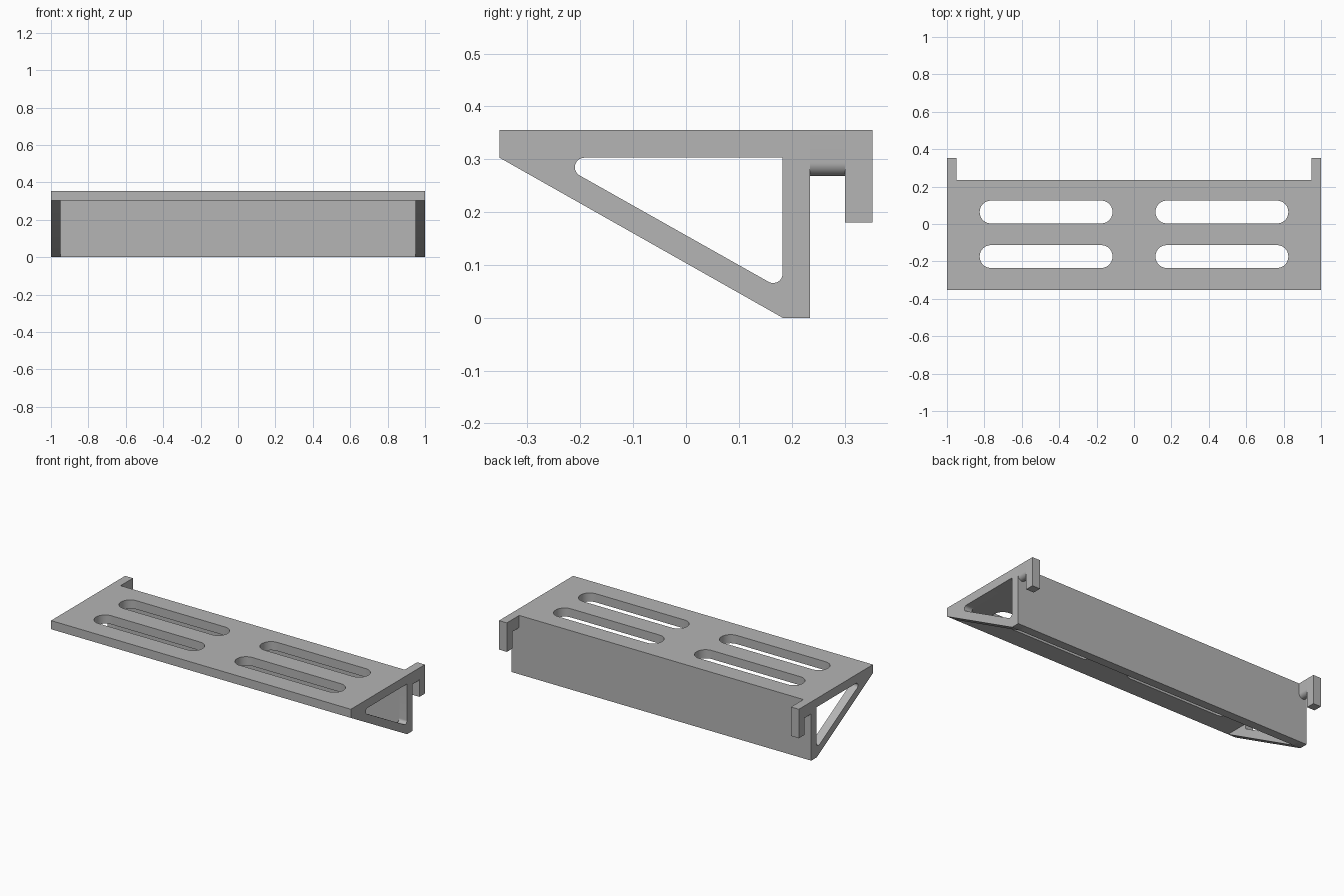
import bpy, bmesh, math
from mathutils import Matrix, Vector

cube = bpy.data.objects.get("Cube")
if cube:
    bpy.data.objects.remove(cube, do_unlink=True)

grey = bpy.data.materials.new("plain grey")
grey.use_nodes = True
colour = (0.46, 0.46, 0.46, 1)
grey.diffuse_color = colour
grey.node_tree.nodes["Principled BSDF"].inputs["Base Color"].default_value = colour

# Main dimensions
T = 0.052                      # wall thickness
TOP, FRONT, BACK, REAR = 0.355, -0.353, 0.235, 0.353
UNDER = TOP - T                # underside of the top plate
INNER = BACK - T               # front face of the back panel
EDGE = 1 - T                   # inner face of the end frames


def rounded(corners, steps=10):
    """Outline from (x, y, radius) corners, each rounded by its radius."""
    out = []
    for i, (x, y, r) in enumerate(corners):
        p = Vector((x, y))
        if r == 0:
            out.append(p)
            continue
        a = (Vector(corners[i - 1][:2]) - p).normalized()
        b = (Vector(corners[(i + 1) % len(corners)][:2]) - p).normalized()
        half = a.angle(b) / 2
        centre = p + (a + b).normalized() * r / math.sin(half)
        start = p + a * r / math.tan(half) - centre
        end = p + b * r / math.tan(half) - centre
        sweep = math.atan2(start.x * end.y - start.y * end.x, start.dot(end))
        for k in range(steps + 1):
            out.append(centre + Matrix.Rotation(sweep * k / steps, 2) @ start)
    return out


def rectangle(x0, x1, y0, y1, r=0):
    return rounded([(x0, y0, r), (x1, y0, r), (x1, y1, r), (x0, y1, r)])


def prism(name, outlines, axis, start, end):
    """Fill the outlines (outer, then holes) and extrude them along an axis."""
    place = {"x": lambda p, d: (d, p.x, p.y),
             "y": lambda p, d: (p.x, d, p.y),
             "z": lambda p, d: (p.x, p.y, d)}[axis]
    bm = bmesh.new()
    for outline in outlines:
        verts = [bm.verts.new(place(p, start)) for p in outline]
        for i, v in enumerate(verts):
            bm.edges.new((verts[i - 1], v))
    normal = Vector(place(Vector((0, 0)), 1))
    bmesh.ops.triangle_fill(bm, use_beauty=True, edges=bm.edges[:], normal=normal)
    grown = bmesh.ops.extrude_face_region(bm, geom=bm.faces[:], use_keep_orig=True)
    moved = [g for g in grown["geom"] if isinstance(g, bmesh.types.BMVert)]
    bmesh.ops.translate(bm, verts=moved, vec=normal * (end - start))
    bmesh.ops.recalc_face_normals(bm, faces=bm.faces[:])
    mesh = bpy.data.meshes.new(name)
    bm.to_mesh(mesh)
    bm.free()
    mesh.materials.append(grey)
    obj = bpy.data.objects.new(name, mesh)
    bpy.context.collection.objects.link(obj)
    bpy.ops.object.select_all(action="DESELECT")
    obj.select_set(True)
    bpy.context.view_layer.objects.active = obj
    bpy.ops.object.shade_smooth_by_angle(angle=math.radians(30))


# Top plate with four long slots
slots = [rectangle(x, x + 0.71, y, y + 0.122, 0.06)
         for x in (-0.825, 0.115) for y in (-0.235, 0.003)]
prism("top_plate", [rectangle(-EDGE, EDGE, FRONT, BACK)] + slots, "z", UNDER, TOP)

# Back panel below the plate
prism("back_panel", [rectangle(-EDGE, EDGE, INNER, BACK)], "z", 0, UNDER)

# Triangular end frames, each with a rounded opening
frame = rounded([(FRONT, TOP, 0), (FRONT, UNDER, 0), (INNER, 0, 0),
                 (BACK, 0, 0), (BACK, TOP, 0)])
opening = rounded([(-0.261, UNDER, 0.018), (INNER, 0.053, 0.018), (INNER, UNDER, 0)])

for side, x0, x1 in (("left", EDGE, 1), ("right", -1, -EDGE)):
    prism(side + "_end_frame", [frame, opening], "x", x0, x1)
    # Hook arm with a rounded underside, and the lip hanging from it
    r = T / 2 - 0.0005
    arm = rounded([(x0, TOP, 0), (x0, 0.268, r), (x1, 0.268, r), (x1, TOP, 0)])
    prism(side + "_hook_arm", [arm], "y", BACK, REAR - T)
    prism(side + "_hook_lip", [rectangle(x0, x1, REAR - T, REAR)], "z", 0.18, TOP)
